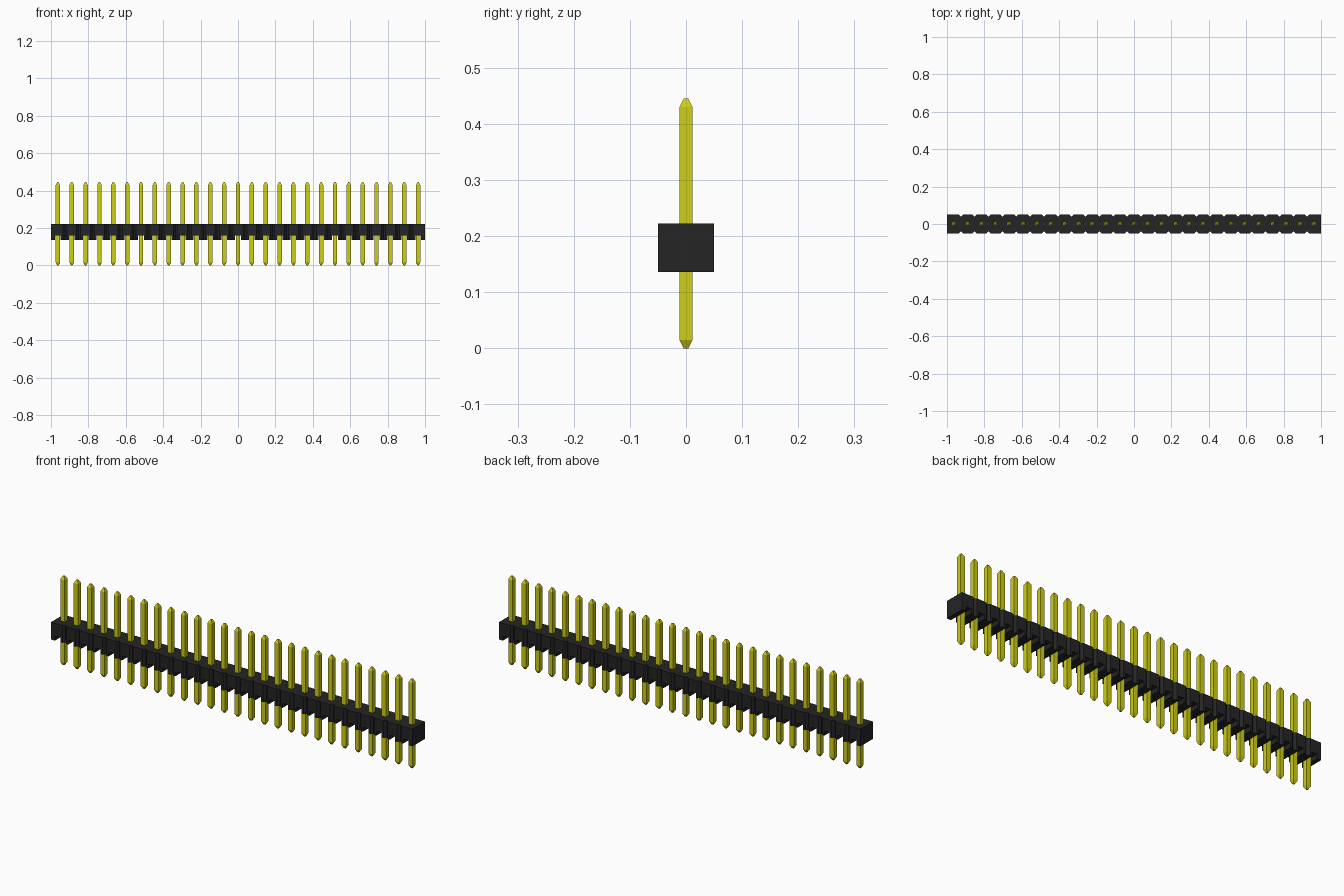
import bpy
import bmesh

cube = bpy.data.objects.get("Cube")
if cube:
    bpy.data.objects.remove(cube, do_unlink=True)

COUNT = 27
PITCH = 2.0 / COUNT
HALF_DEPTH = 0.05
CHAMFER = 0.011
SLOT = 0.015                                # half width of the slot under each pin
Z_BOTTOM, Z_SLOT, Z_TOP = 0.136, 0.159, 0.222
PIN_HALF, TIP_HALF, TIP_LEN, PIN_TOP = 0.0117, 0.004, 0.015, 0.445


def material(name, colour):
    mat = bpy.data.materials.new(name)
    mat.use_nodes = True
    mat.diffuse_color = colour
    bsdf = next(n for n in mat.node_tree.nodes if n.type == 'BSDF_PRINCIPLED')
    bsdf.inputs["Base Color"].default_value = colour
    bsdf.inputs["Roughness"].default_value = 0.6
    return mat


def finish(bm, name, mat):
    bmesh.ops.recalc_face_normals(bm, faces=bm.faces[:])
    mesh = bpy.data.meshes.new(name)
    bm.to_mesh(mesh)
    bm.free()
    mesh.materials.append(mat)
    obj = bpy.data.objects.new(name, mesh)
    bpy.context.collection.objects.link(obj)
    return obj


black = material("black plastic", (0.018, 0.018, 0.018, 1))
yellow = material("yellow metal", (0.62, 0.62, 0.008, 1))

# Housing: cross-sections along x, pinched between units, slotted below each pin
stations = [(-1.0, HALF_DEPTH, False)]      # x, half depth, slot starts here
for i in range(COUNT):
    x = -1.0 + PITCH * (i + 0.5)
    if i > 0:
        stations.append((x - PITCH / 2, HALF_DEPTH - CHAMFER, False))
        stations.append((x - PITCH / 2 + CHAMFER, HALF_DEPTH, False))
    stations.append((x - SLOT, HALF_DEPTH, True))
    stations.append((x + SLOT, HALF_DEPTH, False))
    if i < COUNT - 1:
        stations.append((x + PITCH / 2 - CHAMFER, HALF_DEPTH, False))
stations.append((1.0, HALF_DEPTH, False))

bm = bmesh.new()
rings = []
for x, d, _ in stations:
    points = [(-d, Z_BOTTOM), (-d, Z_SLOT), (-d, Z_TOP),
              (d, Z_TOP), (d, Z_SLOT), (d, Z_BOTTOM)]
    rings.append([bm.verts.new((x, y, z)) for y, z in points])

for a, b, station in zip(rings, rings[1:], stations):
    in_slot = station[2]
    # Slot columns have a raised underside and two walls; others are full height
    edges = [(1, 2), (2, 3), (3, 4)]
    edges += [(4, 1)] if in_slot else [(4, 5), (5, 0), (0, 1)]
    for j, k in edges:
        bm.faces.new((a[j], a[k], b[k], b[j]))
    if in_slot:
        for ring in (a, b):
            bm.faces.new((ring[0], ring[1], ring[4], ring[5]))
bm.faces.new(rings[0])
bm.faces.new(rings[-1])
finish(bm, "housing", black)

# Pins: one square pin with tapered ends, repeated along the row
bm = bmesh.new()
profile = [(TIP_HALF, 0), (PIN_HALF, TIP_LEN),
           (PIN_HALF, PIN_TOP - TIP_LEN), (TIP_HALF, PIN_TOP)]
rings = [[bm.verts.new((sx * r, sy * r, z))
          for sx, sy in ((-1, -1), (1, -1), (1, 1), (-1, 1))] for r, z in profile]
for a, b in zip(rings, rings[1:]):
    for j in range(4):
        k = (j + 1) % 4
        bm.faces.new((a[j], a[k], b[k], b[j]))
bm.faces.new(rings[0])
bm.faces.new(rings[-1])
pins = finish(bm, "pins", yellow)
pins.location.x = -1.0 + PITCH / 2
row = pins.modifiers.new("row", 'ARRAY')
row.count = COUNT
row.use_relative_offset = False
row.use_constant_offset = True
row.constant_offset_displace = (PITCH, 0, 0)
